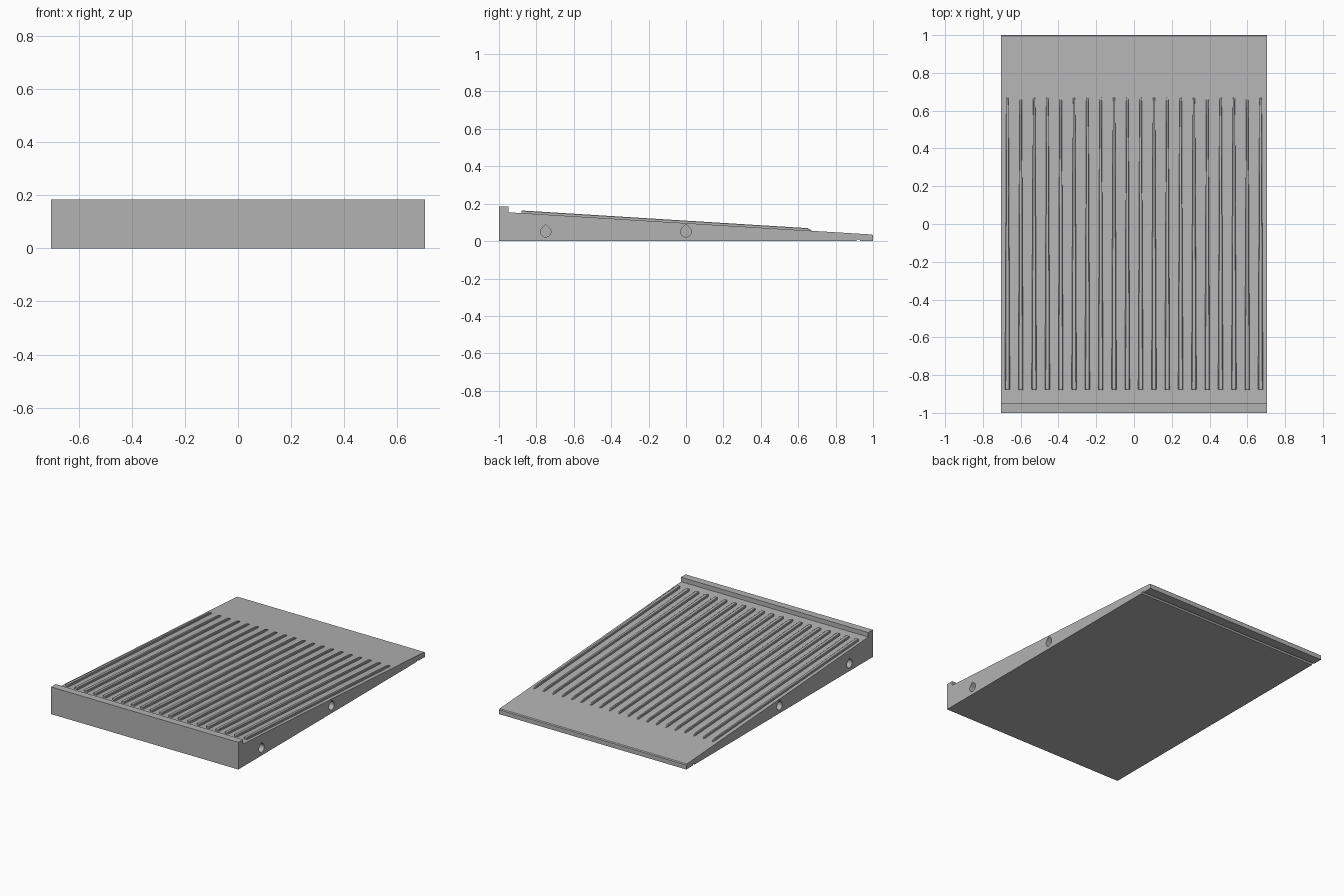
import bpy, bmesh, math
from mathutils import Vector

if "Cube" in bpy.data.objects:
    bpy.data.objects.remove(bpy.data.objects["Cube"])

HALF_W = 0.703
FLOOR_FRONT, FLOOR_BACK = 0.154, 0.035   # ramp height at the lip and at the back edge
LIP_Y = -0.95

grey = bpy.data.materials.new("plain_grey")
grey.use_nodes = True
grey.diffuse_color = (0.45, 0.45, 0.45, 1)
grey.node_tree.nodes["Principled BSDF"].inputs["Base Color"].default_value = grey.diffuse_color


def ramp(y):
    return FLOOR_FRONT + (FLOOR_BACK - FLOOR_FRONT) * (y - LIP_Y) / (1 - LIP_Y)


def make_object(name, bm):
    bmesh.ops.recalc_face_normals(bm, faces=bm.faces)
    mesh = bpy.data.meshes.new(name)
    bm.to_mesh(mesh)
    bm.free()
    mesh.materials.append(grey)
    obj = bpy.data.objects.new(name, mesh)
    bpy.context.collection.objects.link(obj)
    return obj


def extrude_profile(name, points, x0, x1):
    """Prism along x from a closed (y, z) outline."""
    bm = bmesh.new()
    face = bm.faces.new([bm.verts.new((x0, y, z)) for y, z in points])
    side = bmesh.ops.extrude_face_region(bm, geom=[face])["geom"]
    moved = [v for v in side if isinstance(v, bmesh.types.BMVert)]
    bmesh.ops.translate(bm, verts=moved, vec=Vector((x1 - x0, 0, 0)))
    return make_object(name, bm)


# Sloped plate with raised front lip and a small drip groove underneath
groove = [(0.922 + 0.01 * math.cos(a), 0.01 * math.sin(a))
          for a in (math.pi * i / 6 for i in range(7))]
outline = [(-1, 0), (-1, 0.184), (LIP_Y, 0.184), (LIP_Y, FLOOR_FRONT),
           (0.994, ramp(0.994)), (1, 0.03), (1, 0)] + groove
plate = extrude_profile("sloped_plate", outline, -HALF_W, HALF_W)

# Blind teardrop holes in both sides
R = 0.028
drop = [(R * math.cos(a), R * math.sin(a))
        for a in (math.radians(135 + 270 * i / 18) for i in range(19))]
drop.append((0, R * math.sqrt(2)))
for side, sign in (("left", 1), ("right", -1)):
    for place, y0 in (("front", -0.75), ("middle", 0.0)):
        cutter = extrude_profile(f"{side}_{place}_hole_cutter",
                                 [(y0 + y, 0.05 + z) for y, z in drop],
                                 sign * (HALF_W - 0.2), sign * (HALF_W + 0.05))
        cutter.hide_render = True
        cutter.hide_set(True)
        cutter.display_type = 'WIRE'
        cut = plate.modifiers.new(cutter.name, 'BOOLEAN')
        cut.operation = 'DIFFERENCE'
        cut.solver = 'EXACT'
        cut.object = cutter


# Drainage ribs: tapered bars that follow the slope and narrow to the back
def rib(name, x):
    bm = bmesh.new()
    sections = [(-0.88, 0.010, 0.012), (-0.872, 0.013, 0.014),
                (0.65, 0.006, 0.013), (0.67, 0.004, 0.003)]
    rings = []
    for y, half, height in sections:
        z = ramp(y)
        rings.append([bm.verts.new((x + dx * half, y, z + dz)) for dx, dz in
                      ((-1, -0.005), (-1, height * 0.8), (-0.7, height),
                       (0.7, height), (1, height * 0.8), (1, -0.005))])
    for a, b in zip(rings, rings[1:]):
        for i in range(len(a)):
            j = (i + 1) % len(a)
            bm.faces.new((a[i], a[j], b[j], b[i]))
    bm.faces.new(rings[0])
    bm.faces.new(rings[-1])
    return make_object(name, bm)


RIBS = 20
for i in range(RIBS):
    rib(f"rib_{i + 1}", -0.67 + 1.34 * i / (RIBS - 1))
